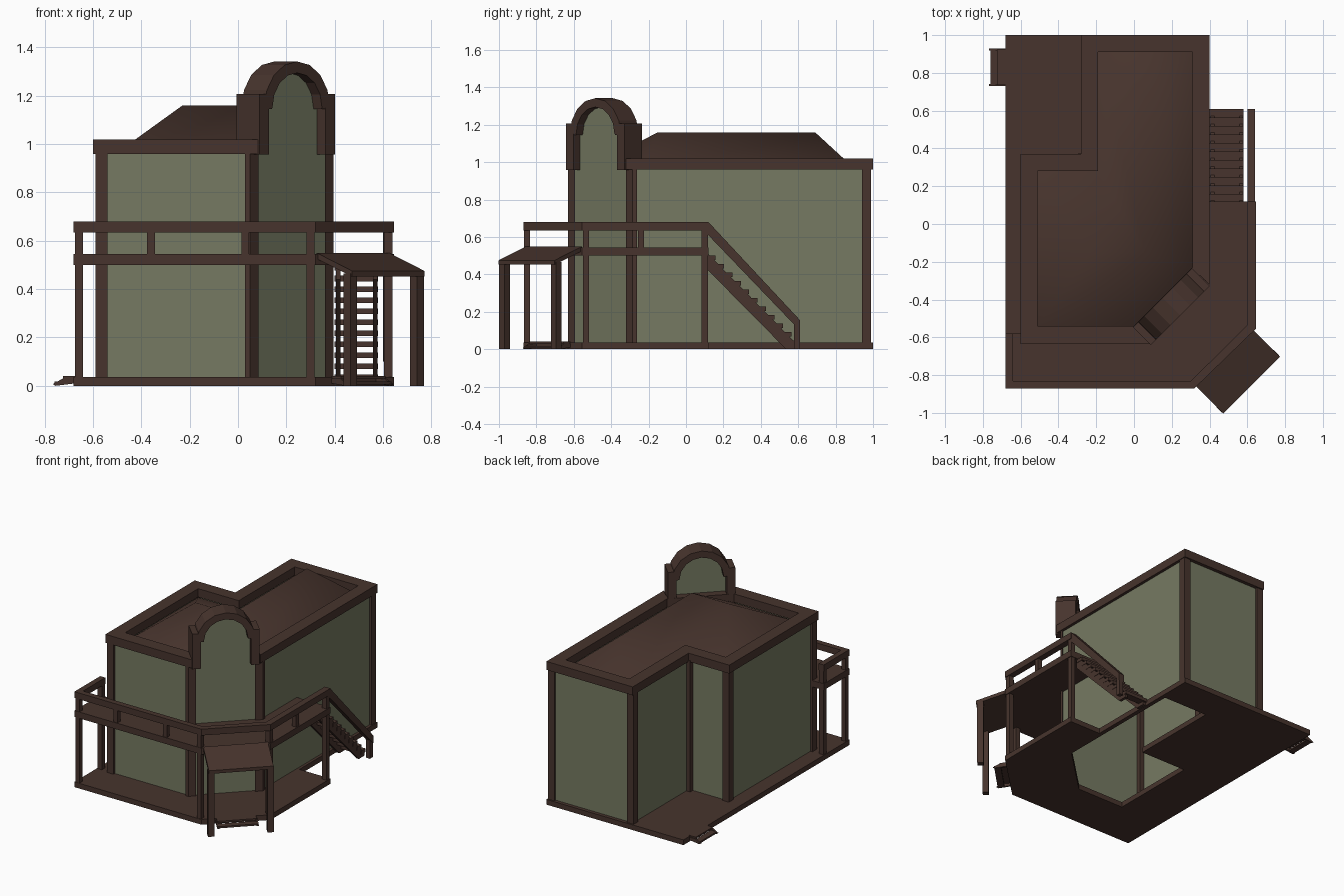
import bpy, bmesh, math
from mathutils import Matrix, Vector

if "Cube" in bpy.data.objects:
    bpy.data.objects.remove(bpy.data.objects["Cube"])


def material(name, rgb):
    m = bpy.data.materials.new(name)
    m.diffuse_color = (*rgb, 1)
    m.use_nodes = True
    m.node_tree.nodes["Principled BSDF"].inputs["Base Color"].default_value = m.diffuse_color
    return m


WOOD = material("dark brown wood", (0.063, 0.034, 0.026))
GREEN = material("sage green wall", (0.180, 0.195, 0.122))
ID = Matrix.Identity(4)


def finish(name, bm, mat, M=ID):
    bm.transform(M)
    bmesh.ops.recalc_face_normals(bm, faces=bm.faces[:])
    me = bpy.data.meshes.new(name)
    bm.to_mesh(me)
    bm.free()
    me.materials.append(mat)
    ob = bpy.data.objects.new(name, me)
    bpy.context.collection.objects.link(ob)
    return ob


def prism(name, pts, vec, mat=WOOD, M=ID, caps=True):
    """Extrude a flat 3D outline along vec."""
    bm = bmesh.new()
    a = [bm.verts.new(p) for p in pts]
    b = [bm.verts.new(Vector(p) + Vector(vec)) for p in pts]
    n = len(a)
    for i in range(n):
        j = (i + 1) % n
        bm.faces.new((a[i], a[j], b[j], b[i]))
    if caps:
        bm.faces.new(a[::-1])
        bm.faces.new(b)
    return finish(name, bm, mat, M)


def plan(name, pts, z0, z1, mat=WOOD, M=ID, caps=True):
    return prism(name, [(x, y, z0) for x, y in pts], (0, 0, z1 - z0), mat, M, caps)


def box(name, x0, x1, y0, y1, z0, z1, mat=WOOD, M=ID):
    return plan(name, [(x0, y0), (x1, y0), (x1, y1), (x0, y1)], z0, z1, mat, M)


def side(name, pts, x0, x1, M=ID):
    """Extrude a (y, z) profile along x."""
    return prism(name, [(x0, y, z) for y, z in pts], (x1 - x0, 0, 0), WOOD, M)


def ring(name, outer, inner, z0, z1):
    bm = bmesh.new()
    loops = [[bm.verts.new((x, y, z)) for x, y in pts]
             for pts, z in ((outer, z0), (outer, z1), (inner, z1), (inner, z0))]
    n = len(outer)
    for k in range(4):
        p, q = loops[k], loops[(k + 1) % 4]
        for i in range(n):
            j = (i + 1) % n
            bm.faces.new((p[i], p[j], q[j], q[i]))
    return finish(name, bm, WOOD)


def house(l, f, r, b, nx, ny, diag):
    """L-shaped plan with a cut front right corner on the line x - y = diag."""
    return [(l, f), (diag + f, f), (r, r - diag), (r, b), (nx, b), (nx, ny), (l, ny)]


# Base platform, open under the middle of the house
ring("base_platform",
     [(-.68, -.87), (.32, -.87), (.645, -.555), (.645, .12), (.40, .12), (.40, 1), (-.68, 1), (-.68, .12)],
     [(-.34, -.53), (.03, -.53), (.37, -.20), (.37, .10), (.37, .76), (.02, .76), (.02, .11), (-.34, .11)],
     0, .037)

# Walls: open shell, with a corner post on each corner
plan("walls", house(-.575, -.615, .38, .975, -.265, .345, .66), .02, .98, GREEN, caps=False)
body = house(-.59, -.63, .395, .99, -.28, .36, .68)
for i, p in enumerate(body):
    p = Vector(p)
    e1 = (Vector(body[(i + 1) % 7]) - p).normalized() * (.022 if i == 2 else .05)
    e0 = (Vector(body[i - 1]) - p).normalized() * (.022 if i == 1 else .05)
    if i == 5:  # inner corner of the L
        box("inner_corner_post", p.x - .015, p.x + .03, p.y - .03, p.y + .015, .03, .97)
    else:
        plan("corner_post", [p, p + e1, p + e1 + e0, p + e0], .03, .97)

# Parapet, its two ends beside the gable, and the hipped roof
eave = house(-.51, -.54, .31, .91, -.19, .28, .54)
ring("parapet", house(-.60, -.635, .40, 1, -.28, .37, .62), eave, .96, 1.02)
end = [(-.015, -.635), (.087, -.635), (.035, -.583)]
plan("parapet_end_left", end, .96, 1.02)
plan("parapet_end_right", [(-y - .235, -x - .235) for x, y in end], .96, 1.02)
bm = bmesh.new()
v = [bm.verts.new((x, y, .958)) for x, y in eave]
A, B, C = (bm.verts.new((x, y, 1.16)) for x, y in ((-.23, -.15), (.06, -.15), (.06, .69)))
for f in ((v[0], v[1], B, A), (v[1], v[2], B), (v[2], v[3], C, B), (v[3], v[4], C),
          (v[4], v[5], B, C), (v[5], v[6], A, B), (v[6], v[0], A)):
    bm.faces.new(f)
roof = finish("hip_roof", bm, WOOD)
roof.data.polygons.foreach_set("use_smooth", [True] * len(roof.data.polygons))

# Arched gable on the cut corner (local front is -y)
G = Matrix.Translation((.245, -.485, 0)) @ Matrix.Rotation(math.pi / 4, 4, 'Z')
DEPTH, CZ, SEG = .134, 1.15, 8


def arc(r, y):
    return [(r * math.cos(math.pi * k / SEG), y, CZ + r * math.sin(math.pi * k / SEG)) for k in range(SEG + 1)]


prism("arch_trim", arc(.192, 0) + arc(.145, 0)[::-1], (0, DEPTH, 0), WOOD, G)
prism("arch_panel", [(-.17, .05, .95), (.17, .05, .95)] + arc(.17, .05), (0, .03, 0), GREEN, G)
for s in (-1, 1):
    x0, x1 = sorted((s * .165, s * .221))
    box("arch_shoulder", x0, x1, 0, DEPTH, .957, 1.207, WOOD, G)
    x0, x1 = sorted((s * .145, s * .19))
    box("arch_foot", x0, x1, .003, DEPTH - .003, 1.145, 1.16, WOOD, G)

# Balcony deck, rail and posts
plan("balcony_deck", [(-.68, -.58), (-.68, -.87), (.32, -.87), (.645, -.555), (.645, .12), (.38, .12),
                      (.38, -.28), (.04, -.62), (-.58, -.62), (-.58, -.58)], .50, .545)
plan("balcony_rail", [(-.68, -.58), (-.68, -.87), (.32, -.87), (.645, -.555), (.645, .12),
                      (.60, .12), (.60, -.535), (.302, -.83), (-.64, -.83), (-.64, -.58)], .635, .68)
for x, y in ((-.658, -.60), (-.658, -.85), (.30, -.85), (.622, -.535), (.622, .10)):
    box("balcony_post", x - .017, x + .017, y - .017, y + .017, .03, .64)
for x, y in ((-.36, -.85), (.03, -.85), (.622, -.24)):
    box("short_rail_post", x - .016, x + .016, y - .016, y + .016, .54, .64)

# Outside staircase
N = 11
run, rise = .495 / N, .50 / N
for k in range(N):
    y, z = .105 + k * run, .502 - k * rise
    box("stair_tread", .40, .58, y, y + run + .008, z - .024, z)
for x in (.405, .558):
    side("stair_stringer", [(.10, .528), (.10, .44), (.535, 0), (.60, 0), (.60, .02)], x, x + .02)
side("stair_handrail", [(.10, .68), (.12, .68), (.61, .155), (.61, .10), (.58, .13), (.10, .63)], .60, .64)
box("stair_newel", .605, .635, .578, .61, 0, .15)

# Entrance awning on the cut porch corner
P = Matrix.Translation((.4825, -.7125, 0)) @ Matrix.Rotation(math.pi / 4, 4, 'Z')
side("awning", [(.01, .55), (-.198, .475), (-.198, .452), (.01, .525)], -.212, .212, P)
for s in (-.195, .195):
    box("awning_post", s - .02, s + .02, -.19, -.15, 0, .465, WOOD, P)


def steps(M, w):
    """Two low treads between slanted stringers, leading out along -y."""
    box("step_upper", -w, w, -.05, .005, .028, .04, WOOD, M)
    box("step_lower", -w, w, -.085, -.04, .006, .018, WOOD, M)
    for s in (-w - .005, w - .007):
        side("step_stringer", [(0, .03), (0, .01), (-.08, 0), (-.092, .007), (-.05, .03)], s, s + .012, M)


steps(P, .13)
steps(Matrix.Translation((-.675, .83, 0)) @ Matrix.Rotation(-math.pi / 2, 4, 'Z'), .095)
